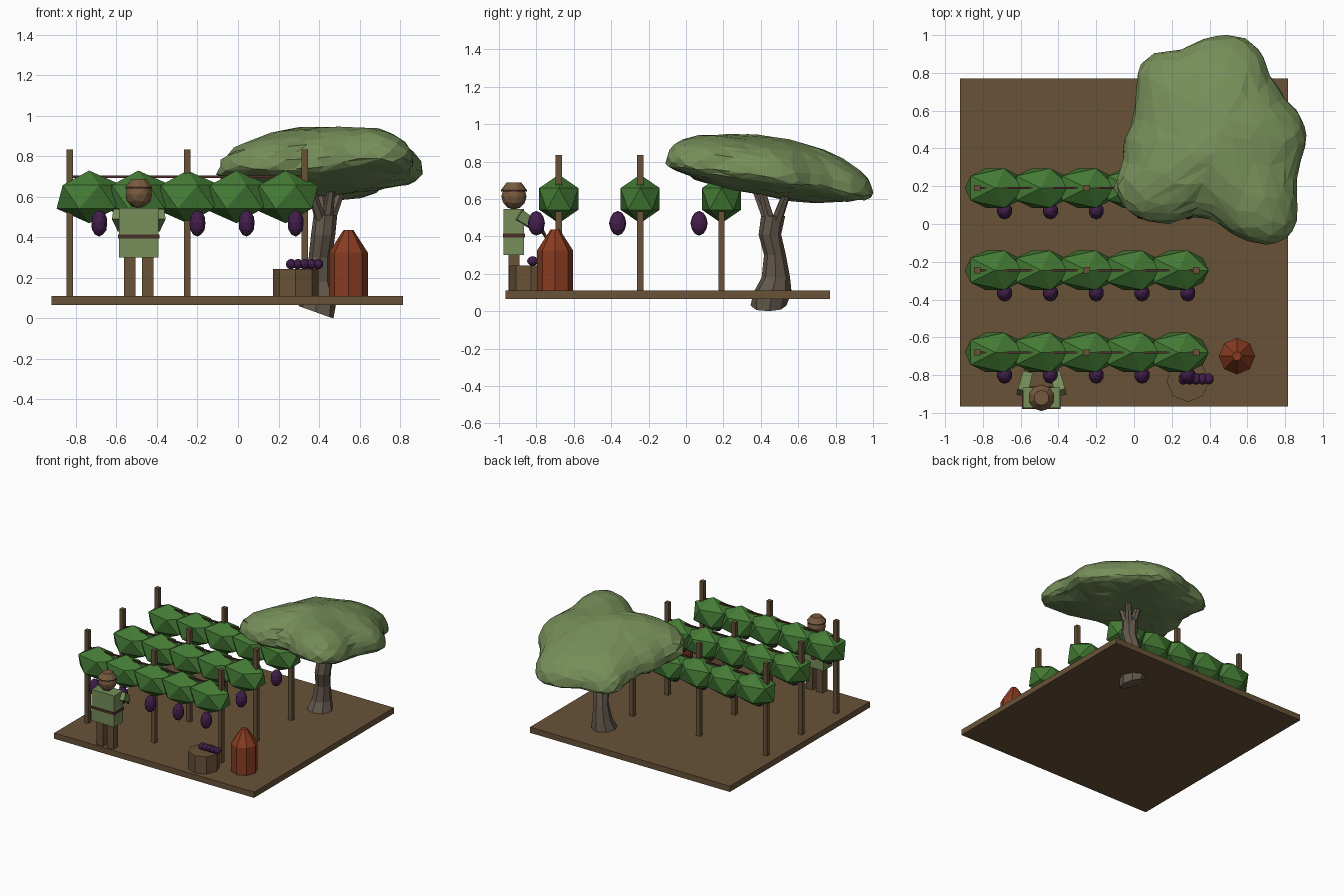
import bpy, bmesh, math, random
from mathutils import Vector, Matrix

if "Cube" in bpy.data.objects:
    bpy.data.objects.remove(bpy.data.objects["Cube"])

random.seed(4)


def material(name, rgb):
    m = bpy.data.materials.new(name)
    m.diffuse_color = (*rgb, 1)
    m.use_nodes = True
    m.node_tree.nodes["Principled BSDF"].inputs["Base Color"].default_value = m.diffuse_color
    return m


WOOD = material("brown wood", (0.14, 0.085, 0.04))
VINE = material("vine green", (0.058, 0.2, 0.036))
OLIVE = material("olive green", (0.18, 0.27, 0.1))
GRAPE = material("grape purple", (0.055, 0.013, 0.07))
BRICK = material("brick red", (0.25, 0.045, 0.015))
BARK = material("grey bark", (0.125, 0.098, 0.072))
SKIN = material("tan skin", (0.18, 0.1, 0.048))
DARK = material("dark leather", (0.07, 0.03, 0.02))


def finish(bm, name, mat):
    bmesh.ops.recalc_face_normals(bm, faces=bm.faces)
    me = bpy.data.meshes.new(name)
    bm.to_mesh(me)
    bm.free()
    me.materials.append(mat)
    ob = bpy.data.objects.new(name, me)
    bpy.context.collection.objects.link(ob)
    return ob


def box(name, mat, lo, hi):
    lo, hi = Vector(lo), Vector(hi)
    bm = bmesh.new()
    mtx = Matrix.Translation((lo + hi) / 2) @ Matrix.Diagonal((*(hi - lo), 1))
    bmesh.ops.create_cube(bm, size=1, matrix=mtx)
    return finish(bm, name, mat)


def ball(name, mat, centre, radii, sub):
    bm = bmesh.new()
    mtx = Matrix.Translation(centre) @ Matrix.Diagonal((*radii, 1))
    bmesh.ops.create_icosphere(bm, subdivisions=sub, radius=1, matrix=mtx)
    return finish(bm, name, mat)


def limb(name, mat, a, b, r1, r2, sides):
    """Tapered prism from a to b."""
    a, b = Vector(a), Vector(b)
    d = b - a
    rot = d.to_track_quat('Z', 'Y').to_matrix().to_4x4()
    spin = Matrix.Rotation(math.pi / 4 if sides == 4 else 0, 4, 'Z')
    bm = bmesh.new()
    bmesh.ops.create_cone(bm, cap_ends=True, segments=sides, radius1=r1, radius2=r2,
                          depth=d.length, matrix=Matrix.Translation((a + b) / 2) @ rot @ spin)
    return finish(bm, name, mat)


def loft(name, mat, rings):
    """Skin a list of closed rings and cap both ends."""
    bm = bmesh.new()
    vs = [[bm.verts.new(p) for p in r] for r in rings]
    n = len(vs[0])
    for r, s in zip(vs, vs[1:]):
        for i in range(n):
            j = (i + 1) % n
            bm.faces.new((r[i], r[j], s[j], s[i]))
    bm.faces.new(vs[0])
    bm.faces.new(vs[-1])
    return finish(bm, name, mat)


# Ground slab
box("ground_slab", WOOD, (-0.92, -0.965, 0.065), (0.815, 0.77, 0.11))

# Three vine rows: posts, wire, foliage clumps and hanging bunches
for y in (-0.68, -0.245, 0.19):
    for x in (-0.83, -0.25, 0.33):
        box("vine_post", WOOD, (x - 0.0165, y - 0.0165, 0.11), (x + 0.0165, y + 0.0165, 0.835))
    box("vine_wire", DARK, (-0.83, y - 0.006, 0.693), (0.33, y + 0.006, 0.705))
    for i in range(5):
        x = -0.735 + 0.2425 * i
        ball("vine_foliage", VINE, (x, y, 0.6), (0.18, 0.123, 0.13), 1)
        ball("grape_bunch", GRAPE, (x + 0.05, y - 0.12, 0.47), (0.041, 0.046, 0.066), 2)

# Worker
cx, cy = -0.49, -0.92
box("tunic", OLIVE, (cx - 0.098, cy - 0.055, 0.3), (cx + 0.098, cy + 0.055, 0.545))
box("belt", DARK, (cx - 0.102, cy - 0.059, 0.395), (cx + 0.102, cy + 0.059, 0.415))
for s in (-1, 1):
    box("leg", WOOD, (cx + s * 0.045 - 0.028, cy - 0.03, 0.11),
        (cx + s * 0.045 + 0.028, cy + 0.03, 0.3))
    shoulder = (cx + s * 0.1, cy + 0.025, 0.515)
    wrist = (cx + s * 0.075, cy + 0.125, 0.45)
    limb("sleeve", OLIVE, shoulder, wrist, 0.042, 0.036, 4)
    ball("hand", SKIN, (cx + s * 0.072, cy + 0.14, 0.435), (0.024, 0.026, 0.024), 1)
limb("picking_knife", DARK, (cx + 0.072, cy + 0.145, 0.44), (cx + 0.06, cy + 0.175, 0.39),
     0.012, 0.008, 4)
ball("head", SKIN, (cx, cy, 0.613), (0.068, 0.068, 0.07), 2)
limb("cap_band", DARK, (cx, cy, 0.641), (cx, cy, 0.648), 0.07, 0.07, 10)
limb("cap", SKIN, (cx, cy, 0.648), (cx, cy, 0.687), 0.069, 0.04, 10)

# Tub with picked grapes
limb("harvest_tub", WOOD, (0.285, -0.83, 0.11), (0.285, -0.83, 0.245), 0.113, 0.113, 8)
for i in range(5):
    ball("picked_grape", GRAPE, (0.262 + 0.0335 * i, -0.82, 0.268), (0.026, 0.03, 0.026), 2)

# Red jar with tapered lid
limb("jar_body", BRICK, (0.545, -0.7, 0.11), (0.545, -0.7, 0.325), 0.096, 0.096, 8)
limb("jar_lid", BRICK, (0.545, -0.7, 0.325), (0.545, -0.7, 0.437), 0.096, 0.024, 8)

# Tree trunk: bent loft with a flared, slanted foot
path = [(0.385, 0.445, 0.03, 0.09), (0.385, 0.46, 0.1, 0.1), (0.39, 0.48, 0.18, 0.07),
        (0.405, 0.475, 0.3, 0.056), (0.42, 0.45, 0.41, 0.056), (0.43, 0.467, 0.51, 0.06)]
rings = []
for k, (x, y, z, r) in enumerate(path):
    ring = []
    for i in range(8):
        t = math.tau * i / 8
        q = r * random.uniform(0.92, 1.08)
        tilt = -0.36 * q * math.cos(t) if k == 0 else 0
        ring.append((x + q * math.cos(t), y + q * math.sin(t) * 1.04, max(0, z + tilt)))
    rings.append(ring)
loft("trunk", BARK, rings)
for end in ((0.34, 0.35, 0.7), (0.47, 0.39, 0.7), (0.53, 0.56, 0.68), (0.4, 0.56, 0.7)):
    start = Vector((0.43, 0.465, 0.48)).lerp(Vector((end[0], end[1], 0.48)), 0.2)
    limb("branch", BARK, start, end, 0.03, 0.016, 6)

# Tree canopy: ball stretched to a lobed outline, leaning down to the back
outline = [(0.02, 0.83), (0.1, 0.9), (0.25, 0.92), (0.4, 0.99), (0.5, 1.0), (0.6, 0.98),
           (0.68, 0.9), (0.72, 0.78), (0.8, 0.66), (0.88, 0.58), (0.915, 0.45), (0.88, 0.33),
           (0.85, 0.2), (0.87, 0.05), (0.84, -0.05), (0.75, -0.11), (0.63, -0.1),
           (0.53, -0.06), (0.43, 0.02), (0.3, 0.05), (0.2, 0.0), (0.05, 0.02), (-0.05, 0.08),
           (-0.11, 0.2), (-0.06, 0.3), (-0.05, 0.45), (0.0, 0.55), (0.02, 0.7)]
ox, oy = 0.42, 0.46
polar = sorted((math.atan2(y - oy, x - ox), math.hypot(x - ox, y - oy)) for x, y in outline)
polar = [(polar[-1][0] - math.tau, polar[-1][1])] + polar + [(polar[0][0] + math.tau, polar[0][1])]


def reach(t):
    for (t0, r0), (t1, r1) in zip(polar, polar[1:]):
        if t0 <= t <= t1:
            return r0 + (r1 - r0) * (t - t0) / (t1 - t0)
    return polar[0][1]


bm = bmesh.new()
bmesh.ops.create_icosphere(bm, subdivisions=4, radius=1)
for v in bm.verts:
    t = math.atan2(v.co.y, v.co.x)
    flat = min(1, math.hypot(v.co.x, v.co.y))
    r = reach(t) * flat ** 1.1
    x, y = ox + r * math.cos(t), oy + r * math.sin(t)
    h = math.copysign(abs(v.co.z) ** 0.9, v.co.z)
    mid = 0.7 - 0.14 * (y - oy) + 0.04 * (x - ox)
    lump = 0.01 * math.sin(9 * x + 2) * math.cos(10 * y) + random.uniform(-0.004, 0.004)
    v.co = (x, y, mid + h * (0.232 if h > 0 else 0.088) + lump)
canopy = finish(bm, "tree_canopy", OLIVE)
dec = canopy.modifiers.new("facets", 'DECIMATE')
dec.ratio = 0.45
